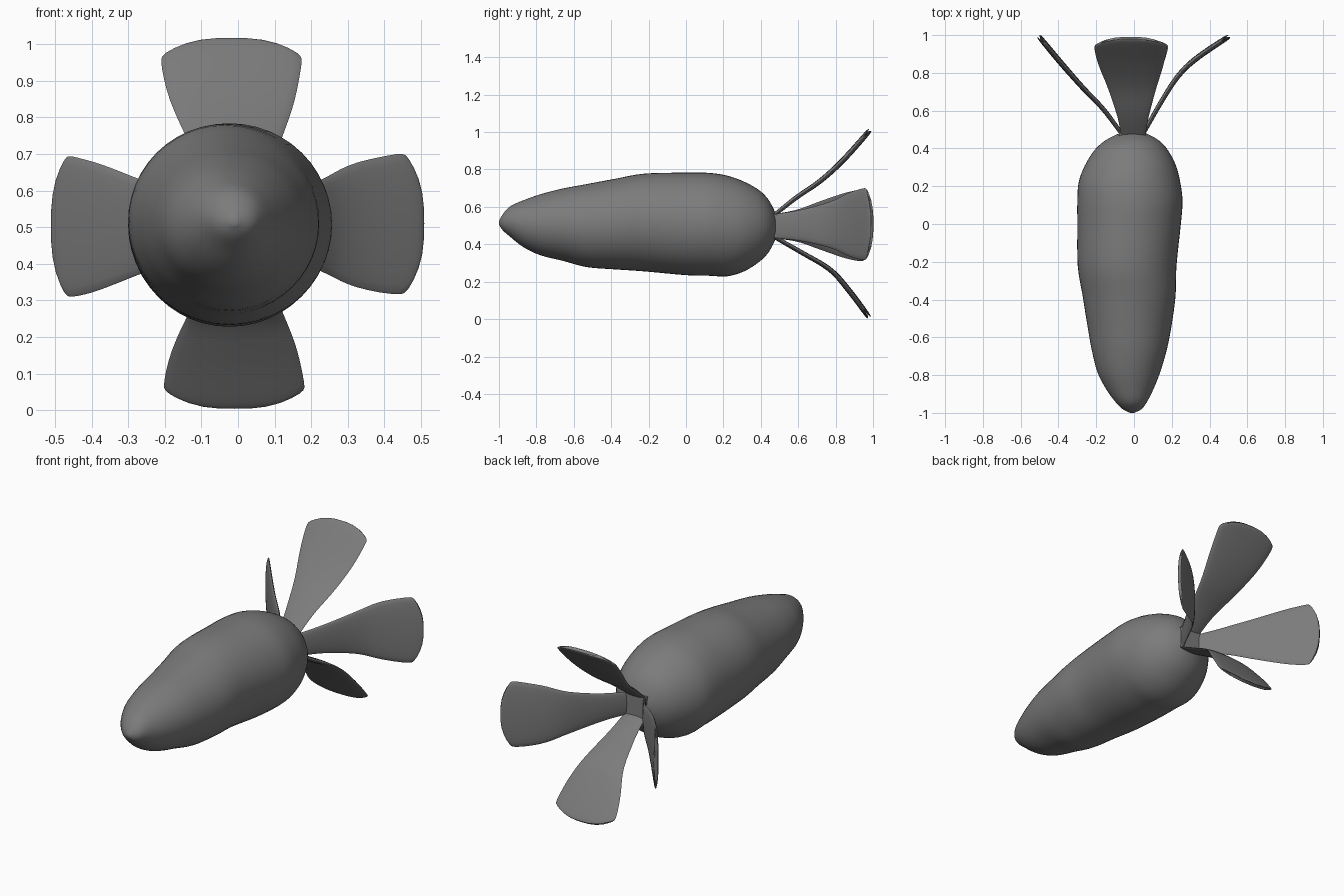
import bpy, bmesh, math

if "Cube" in bpy.data.objects:
    bpy.data.objects.remove(bpy.data.objects["Cube"])

# Dark grey for every part
grey = bpy.data.materials.new("dark_grey")
grey.diffuse_color = (0.2, 0.2, 0.2, 1)
grey.use_nodes = True
grey.node_tree.nodes["Principled BSDF"].inputs["Base Color"].default_value = grey.diffuse_color


def spline(rows, steps):
    """Catmull-Rom interpolation of a list of number tuples."""
    out = []
    n = len(rows)
    for i in range(n - 1):
        p0, p1, p2, p3 = (rows[max(0, min(n - 1, i + k))] for k in (-1, 0, 1, 2))
        for s in range(steps):
            t = s / steps
            out.append([0.5 * (2 * b + (c - a) * t + (2 * a - 5 * b + 4 * c - d) * t * t
                               + (3 * b - a - 3 * c + d) * t ** 3)
                        for a, b, c, d in zip(p0, p1, p2, p3)])
    out.append(list(rows[-1]))
    return out


def loft(name, rings, angle=60):
    """Skin closed rings of points and cap both ends."""
    bm = bmesh.new()
    vs = [[bm.verts.new(p) for p in ring] for ring in rings]
    n = len(rings[0])
    for a, b in zip(vs, vs[1:]):
        for k in range(n):
            bm.faces.new((a[k], a[(k + 1) % n], b[(k + 1) % n], b[k]))
    bm.faces.new(vs[0])
    bm.faces.new(vs[-1])
    bmesh.ops.recalc_face_normals(bm, faces=bm.faces)
    mesh = bpy.data.meshes.new(name)
    bm.to_mesh(mesh)
    bm.free()
    mesh.materials.append(grey)
    ob = bpy.data.objects.new(name, mesh)
    bpy.context.collection.objects.link(ob)
    bpy.ops.object.select_all(action='DESELECT')
    ob.select_set(True)
    bpy.context.view_layer.objects.active = ob
    bpy.ops.object.shade_smooth_by_angle(angle=math.radians(angle))
    return ob


# Root body: y, left x, right x, bottom z, top z
body = [
    (-1.0, -0.02, 0.0, 0.505, 0.525),
    (-0.98, -0.06, 0.04, 0.475, 0.56),
    (-0.94, -0.10, 0.07, 0.44, 0.603),
    (-0.87, -0.15, 0.105, 0.385, 0.635),
    (-0.78, -0.195, 0.14, 0.342, 0.667),
    (-0.66, -0.225, 0.175, 0.312, 0.698),
    (-0.53, -0.248, 0.20, 0.278, 0.722),
    (-0.38, -0.272, 0.22, 0.266, 0.75),
    (-0.22, -0.298, 0.225, 0.255, 0.778),
    (0.0, -0.30, 0.248, 0.235, 0.783),
    (0.12, -0.30, 0.257, 0.232, 0.782),
    (0.22, -0.293, 0.245, 0.229, 0.767),
    (0.31, -0.26, 0.222, 0.255, 0.735),
    (0.39, -0.21, 0.18, 0.305, 0.69),
    (0.44, -0.155, 0.135, 0.355, 0.64),
    (0.475, -0.09, 0.075, 0.42, 0.575),
    (0.482, -0.06, 0.045, 0.45, 0.55),
]
N = 48
rings = []
for y, l, r, b, t in spline(body, 4):
    rings.append([((l + r) / 2 + (r - l) / 2 * math.cos(2 * math.pi * k / N), y,
                   (b + t) / 2 + (t - b) / 2 * math.sin(2 * math.pi * k / N))
                  for k in range(N)])
loft("root_body", rings)

# Square crown where the leaves meet
loft("crown", [[(-0.08, y, 0.435), (0.06, y, 0.435), (0.06, y, 0.565), (-0.08, y, 0.565)]
               for y in (0.42, 0.487)], 30)

# Leaf blade: distance along path, lower and upper side edge, half thickness
blade = [
    (0.0, -0.07, 0.06, 0.010),
    (0.15, -0.078, 0.073, 0.012),
    (0.35, -0.105, 0.10, 0.013),
    (0.55, -0.137, 0.13, 0.014),
    (0.72, -0.167, 0.157, 0.015),
    (0.86, -0.191, 0.178, 0.015),
    (0.95, -0.197, 0.186, 0.014),
    (0.99, -0.182, 0.172, 0.011),
    (1.0, -0.16, 0.15, 0.007),
]


def leaf(name, path, place, shift):
    """path is (outward, y); place maps (outward, y, sideways) to a point."""
    fine = spline(path, 10)
    rings = []
    for t, lo, hi, th in spline(blade, 3):
        f = t * (len(fine) - 1)
        i = min(int(f), len(fine) - 2)
        (d0, y0), (d1, y1) = fine[i], fine[i + 1]
        d, y = d0 + (d1 - d0) * (f - i), y0 + (y1 - y0) * (f - i)
        m = math.hypot(d1 - d0, y1 - y0)
        td, ty = (d1 - d0) / m, (y1 - y0) / m
        ring = []
        for k in range(24):
            a = 2 * math.pi * k / 24
            u, w = math.cos(a), th * math.sin(a)
            bow = -0.045 * t * t * abs(u) ** 3      # rounded outer end
            side = (lo + hi) / 2 + (hi - lo) / 2 * u + shift * t
            ring.append(place(d + td * bow - ty * w, y + ty * bow + td * w, side))
        rings.append(ring)
    loft(name, rings)


leaf("leaf_right", [(0.045, 0.47), (0.14, 0.64), (0.235, 0.785), (0.335, 0.88), (0.505, 0.995)],
     lambda d, y, s: (d, y, 0.5 + s), 0.015)
leaf("leaf_left", [(0.06, 0.47), (0.16, 0.605), (0.265, 0.715), (0.38, 0.845), (0.505, 0.995)],
     lambda d, y, s: (-d, y, 0.5 + s), 0.008)
leaf("leaf_top", [(0.055, 0.47), (0.15, 0.59), (0.24, 0.72), (0.355, 0.845), (0.512, 0.985)],
     lambda d, y, s: (s, y, 0.5 + d), -0.013)
leaf("leaf_bottom", [(0.06, 0.47), (0.145, 0.62), (0.235, 0.77), (0.345, 0.87), (0.492, 0.98)],
     lambda d, y, s: (s, y, 0.5 - d), -0.005)
